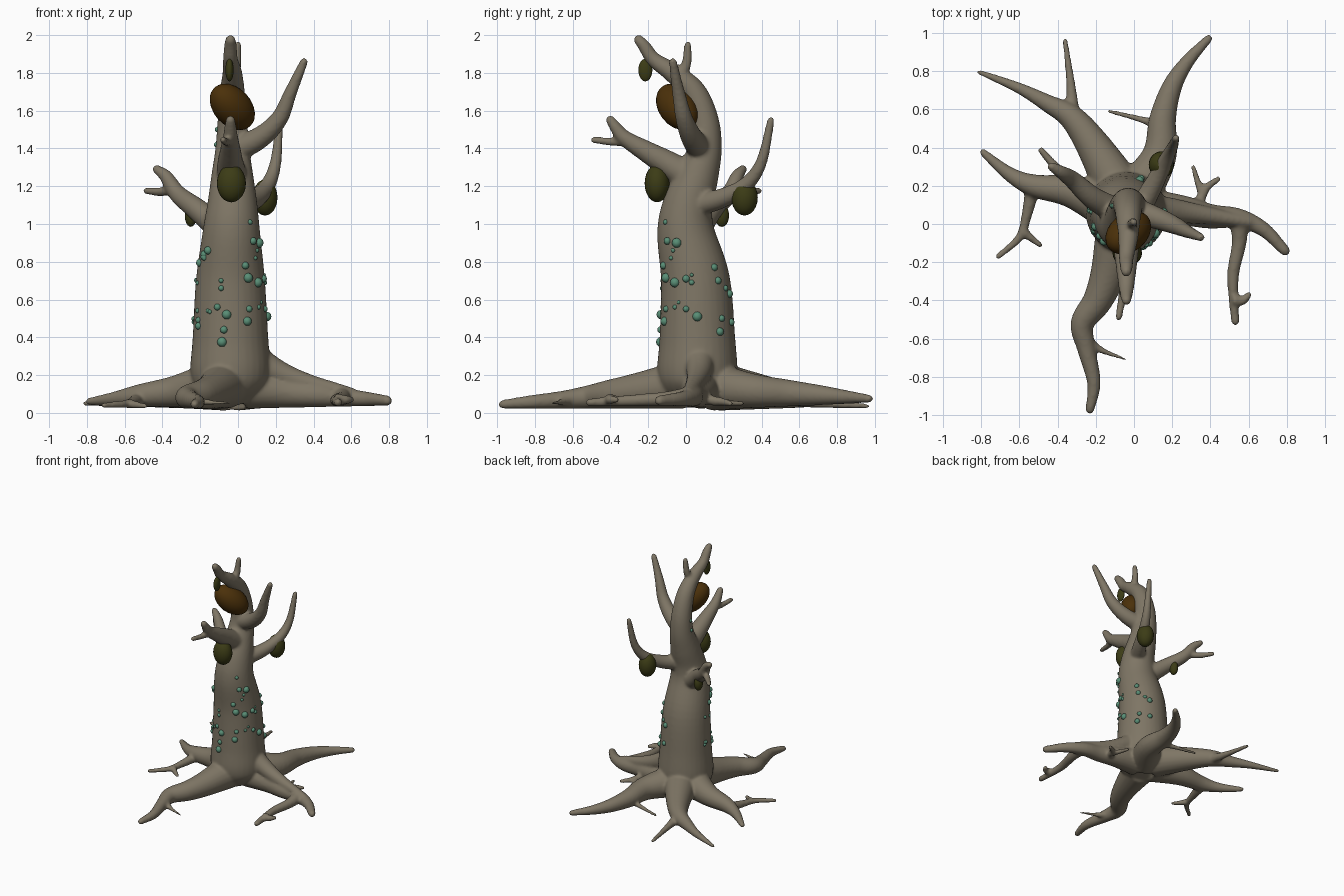
import bpy, bmesh, math, random
from mathutils import Vector

random.seed(4)


def material(name, rgb):
    m = bpy.data.materials.new(name)
    m.diffuse_color = (*rgb, 1)
    return m


BARK = material("bark", (0.21, 0.18, 0.13))
BROWN = material("brown", (0.07, 0.03, 0.003))
OLIVE = material("olive", (0.045, 0.045, 0.008))
TEAL = material("teal", (0.1, 0.27, 0.18))


def catmull(pts, steps=6):
    """Smooth a list of (x, y, z, r) points."""
    p = [Vector(q) for q in pts]
    p = [2 * p[0] - p[1]] + p + [2 * p[-1] - p[-2]]
    out = []
    for i in range(1, len(p) - 2):
        a, b, c, d = p[i - 1:i + 3]
        for k in range(steps):
            t = k / steps
            out.append(0.5 * (2 * b + (c - a) * t + (2 * a - 5 * b + 4 * c - d) * t * t
                              + (3 * b - a - 3 * c + d) * t ** 3))
    return out + [p[-2]]


wood = bmesh.new()


def tube(pts, sides=20):
    """Tapered closed tube with a rounded tip."""
    path = catmull(pts)
    end = (path[-1].xyz - path[-2].xyz).normalized()
    tip, r = path[-1].xyz, path[-1].w
    for f, s in ((0.5, 0.85), (0.85, 0.5), (0.98, 0.15)):
        path.append(Vector((*(tip + end * r * f), r * s)))
    prev, q, rings = None, None, []
    for i, p in enumerate(path):
        t = (path[min(i + 1, len(path) - 1)].xyz - path[max(i - 1, 0)].xyz).normalized()
        q = t.to_track_quat('Z', 'Y') if q is None else prev.rotation_difference(t) @ q
        prev = t
        rings.append([wood.verts.new(p.xyz + q @ Vector((
            p.w * math.cos(math.tau * k / sides), p.w * math.sin(math.tau * k / sides), 0)))
            for k in range(sides)])
    for a, b in zip(rings, rings[1:]):
        for k in range(sides):
            n = (k + 1) % sides
            wood.faces.new((a[k], a[n], b[n], b[k]))
    wood.faces.new(rings[0][::-1])
    wood.faces.new(rings[-1])


def limb(r0, r1, *pts, power=1.0):
    n = len(pts) - 1
    tube([(*p, r0 + (r1 - r0) * (i / n) ** power) for i, p in enumerate(pts)])


def root(r0, r1, z0, z1, *pts):
    n = len(pts) - 1
    limb(r0, r1, *[(*p, z0 + (z1 - z0) * (i / n) ** 0.65) for i, p in enumerate(pts)], power=0.65)


# Trunk: x, y, z, radius
TRUNK = [(-0.03, 0.07, 0.05, 0.1), (-0.04, 0.06, 0.13, 0.185), (-0.04, 0.06, 0.22, 0.212),
         (-0.04, 0.06, 0.4, 0.2),
         (-0.04, 0.05, 0.7, 0.183), (-0.035, 0, 0.95, 0.153), (-0.03, 0.01, 1.1, 0.133),
         (-0.03, 0.06, 1.25, 0.112), (-0.03, 0.1, 1.4, 0.09), (-0.03, 0.095, 1.55, 0.078),
         (-0.03, 0.04, 1.7, 0.066), (-0.03, -0.07, 1.8, 0.052), (-0.04, -0.17, 1.87, 0.04),
         (-0.04, -0.22, 1.94, 0.034), (-0.04, -0.25, 1.975, 0.028)]
tube(TRUNK, 32)

# Branches and twigs
limb(0.035, 0.02, (-0.02, -0.05, 1.77), (-0.01, 0, 1.84), (0, 0.01, 1.95))
limb(0.07, 0.022, (-0.02, 0.08, 1.39), (0.12, 0.03, 1.46), (0.22, -0.01, 1.56),
     (0.28, -0.04, 1.7), (0.35, -0.07, 1.86))
limb(0.062, 0.02, (0.02, 0.06, 1.1), (0.1, 0.2, 1.14), (0.16, 0.32, 1.21),
     (0.2, 0.4, 1.33), (0.22, 0.45, 1.55))
limb(0.085, 0.026, (-0.03, 0.03, 1.24), (-0.04, -0.1, 1.32), (-0.04, -0.22, 1.39),
     (-0.04, -0.33, 1.46), (-0.04, -0.4, 1.55))
limb(0.028, 0.018, (-0.04, -0.31, 1.44), (-0.06, -0.38, 1.435), (-0.08, -0.49, 1.445))
limb(0.07, 0.024, (-0.1, 0.07, 0.98), (-0.22, 0.14, 1.08), (-0.32, 0.23, 1.16),
     (-0.38, 0.27, 1.25), (-0.43, 0.3, 1.29))
limb(0.028, 0.018, (-0.34, 0.24, 1.18), (-0.42, 0.31, 1.17), (-0.485, 0.385, 1.175))

# Right root with its buttress and side roots
root(0.11, 0.028, 0.13, 0.065, (0.05, 0.08), (0.25, 0.07), (0.4, 0.04), (0.55, 0.03),
     (0.68, -0.03), (0.79, -0.14))
limb(0.09, 0.03, (0.03, 0.07, 0.33), (0.18, 0.07, 0.23), (0.35, 0.05, 0.165), (0.6, 0.01, 0.105))
root(0.05, 0.022, 0.09, 0.055, (0.55, 0.02), (0.55, -0.1), (0.52, -0.25), (0.52, -0.38), (0.53, -0.51))
root(0.035, 0.018, 0.07, 0.07, (0.52, -0.4), (0.57, -0.4), (0.6, -0.37))
root(0.04, 0.016, 0.09, 0.05, (0.28, 0.07), (0.34, 0.12), (0.38, 0.19), (0.44, 0.235))
root(0.025, 0.013, 0.06, 0.05, (0.36, 0.15), (0.33, 0.23), (0.31, 0.3))

# Back right root
root(0.13, 0.022, 0.14, 0.075, (0.0, 0.14), (0.13, 0.35), (0.15, 0.55), (0.2, 0.72),
     (0.28, 0.85), (0.39, 0.97))
root(0.035, 0.011, 0.08, 0.05, (0.15, 0.5), (0.06, 0.54), (-0.13, 0.59))

# Back left root
root(0.13, 0.014, 0.14, 0.05, (-0.07, 0.17), (-0.22, 0.42), (-0.33, 0.56), (-0.45, 0.63),
     (-0.6, 0.71), (-0.81, 0.795))
root(0.045, 0.014, 0.08, 0.035, (-0.32, 0.53), (-0.33, 0.72), (-0.36, 0.96))

# Left root
root(0.13, 0.02, 0.15, 0.06, (-0.12, 0.09), (-0.33, 0.17), (-0.52, 0.2), (-0.65, 0.26), (-0.79, 0.375))
root(0.04, 0.016, 0.07, 0.04, (-0.53, 0.19), (-0.56, 0.05), (-0.6, -0.07), (-0.71, -0.17))
root(0.027, 0.015, 0.05, 0.035, (-0.58, -0.04), (-0.53, -0.08), (-0.49, -0.11))

# Front root
root(0.13, 0.024, 0.15, 0.045, (-0.07, -0.02), (-0.13, -0.25), (-0.19, -0.4), (-0.27, -0.52),
     (-0.25, -0.65), (-0.21, -0.83), (-0.23, -0.97))
root(0.035, 0.008, 0.07, 0.05, (-0.25, -0.61), (-0.17, -0.66), (-0.04, -0.71))

# Fuse all wood into one smooth skin
mesh = bpy.data.meshes.new("tree")
wood.to_mesh(mesh)
wood.free()
mesh.materials.append(BARK)
tree = bpy.data.objects.new("tree", mesh)
bpy.context.collection.objects.link(tree)
remesh = tree.modifiers.new("fuse", 'REMESH')
remesh.mode, remesh.voxel_size, remesh.use_smooth_shade = 'VOXEL', 0.01, True
soften = tree.modifiers.new("soften", 'SMOOTH')
soften.factor, soften.iterations = 0.5, 8


def ellipsoid(name, loc, radii, mat, axis=(0, 0, 1), seg=24):
    me = bpy.data.meshes.new(name)
    bm = bmesh.new()
    bmesh.ops.create_uvsphere(bm, u_segments=seg, v_segments=seg // 2, radius=1)
    for f in bm.faces:
        f.smooth = True
    bm.to_mesh(me)
    bm.free()
    me.materials.append(mat)
    ob = bpy.data.objects.new(name, me)
    ob.location, ob.scale = loc, radii
    ob.rotation_euler = Vector(axis).to_track_quat('Z', 'Y').to_euler()
    bpy.context.collection.objects.link(ob)


# Large brown growth and hanging olive pods
ellipsoid("brown_growth", (-0.03, -0.045, 1.62), (0.1, 0.1, 0.15), BROWN, (0.6, 0.5, -0.65))
ellipsoid("front_pod", (-0.035, -0.153, 1.215), (0.077, 0.066, 0.1), OLIVE)
ellipsoid("back_pod", (0.143, 0.31, 1.14), (0.066, 0.07, 0.095), OLIVE)
ellipsoid("left_pod", (-0.25, 0.19, 1.045), (0.032, 0.038, 0.06), OLIVE)
ellipsoid("top_pod", (-0.045, -0.215, 1.815), (0.022, 0.037, 0.06), OLIVE)

# Teal fungus buds on the trunk surface
skin = catmull(TRUNK, 12)


def trunk_at(z):
    return min(skin, key=lambda p: abs(p.z - z))


def bud(angle, z, r):
    c = trunk_at(z)
    d = Vector((math.cos(angle), math.sin(angle), 0))
    ellipsoid("bud", Vector((c.x, c.y, z)) + d * (c.w - 0.003), (r, r, r), TEAL, seg=12)


def offset_angle(value, z, k):
    c = trunk_at(z)
    return math.asin(max(-1, min(1, (value - c[k]) / c.w)))


for x, z, r in ((-0.16, 0.86, .022), (-0.18, 0.82, .015), (-0.09, 0.7, .013), (-0.09, 0.66, .015),
                (0.04, 0.78, .02), (0.055, 0.715, .026), (0.05, 0.485, .024), (0.06, 0.55, .018),
                (-0.06, 0.52, .025), (-0.11, 0.56, .018), (-0.075, 0.44, .02), (-0.085, 0.375, .026),
                (-0.15, 0.535, .012), (-0.21, 0.46, .02), (-0.16, 0.54, .012)):
    bud(-math.pi / 2 + offset_angle(x, z, 0), z, r)
for y, z, r in ((-0.11, 1.01, .014), (-0.1, 0.91, .02), (-0.05, 0.9, .026), (-0.07, 0.86, .012),
                (-0.08, 0.82, .012), (-0.06, 0.69, .026), (0, 0.71, .02), (0.03, 0.69, .015),
                (0.03, 0.73, .01), (0.06, 0.51, .026), (0, 0.55, .017), (-0.06, 0.56, .013),
                (-0.04, 0.585, .01), (0.17, 0.7, .02), (0.15, 0.77, .02), (0.21, 0.66, .016),
                (0.23, 0.63, .022), (0.19, 0.5, .018), (0.18, 0.43, .022), (0.24, 0.48, .02)):
    bud(offset_angle(y, z, 1), z, r)
for i in range(10):
    bud(math.radians(random.uniform(165, 215)), random.uniform(0.45, 0.92), random.uniform(.01, .022))
for z in (1.42, 1.5):
    bud(math.radians(185), z, 0.014)
